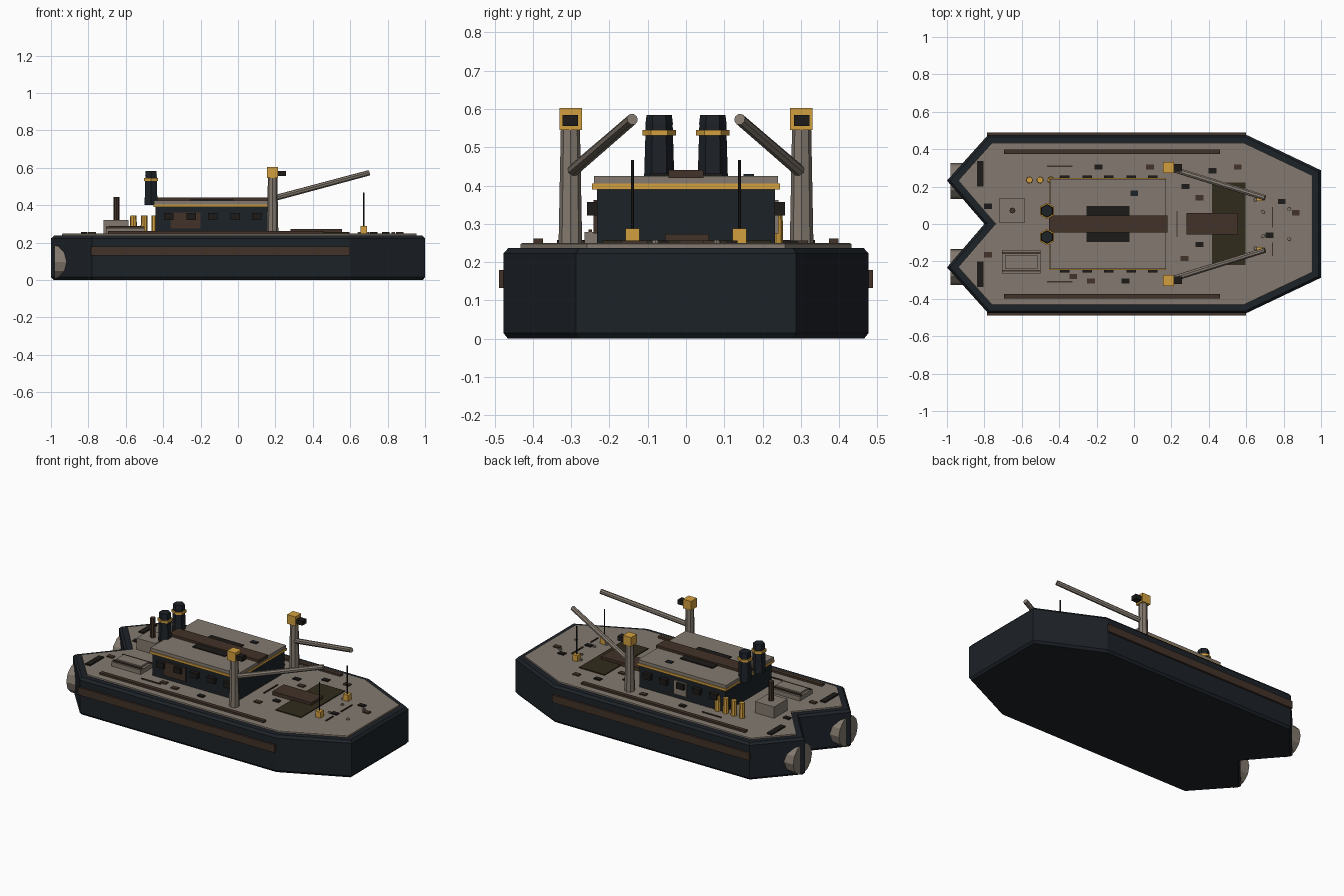
import bpy, bmesh, math
from mathutils import Vector

if "Cube" in bpy.data.objects:
    bpy.data.objects.remove(bpy.data.objects["Cube"])


def mat(name, r, g, b):
    m = bpy.data.materials.new(name)
    m.diffuse_color = (r, g, b, 1)
    m.use_nodes = True
    m.node_tree.nodes["Principled BSDF"].inputs["Base Color"].default_value = m.diffuse_color
    return m


NAVY = mat("navy", .012, .016, .021)
GREY = mat("warm_grey", .23, .195, .16)
GOLD = mat("gold", .65, .35, .05)
BROWN = mat("brown", .055, .032, .022)
BLACK = mat("black", .012, .011, .009)
OLIVE = mat("olive", .03, .024, .011)


def finish(name, bm, m):
    bmesh.ops.recalc_face_normals(bm, faces=bm.faces)
    me = bpy.data.meshes.new(name)
    bm.to_mesh(me)
    bm.free()
    me.materials.append(m)
    ob = bpy.data.objects.new(name, me)
    bpy.context.collection.objects.link(ob)
    return ob


def box(name, x, y, z, m, mirror=False):
    """Box from (min, max) ranges, optionally repeated on the other side."""
    bm = bmesh.new()
    bmesh.ops.create_cube(bm, size=1)
    for v in bm.verts:
        v.co = [r[0] if c < 0 else r[1] for c, r in zip(v.co, (x, y, z))]
    finish(name, bm, m)
    if mirror:
        box(name + "_far", x, (-y[1], -y[0]), z, m)


def rod(name, a, b, r1, r2, m, n=8, mirror=False):
    """Tapered prism between two points."""
    a, b = Vector(a), Vector(b)
    bm = bmesh.new()
    bmesh.ops.create_cone(bm, cap_ends=True, segments=n, radius1=r1, radius2=r2, depth=(b - a).length)
    q = Vector((0, 0, 1)).rotation_difference(b - a)
    for v in bm.verts:
        v.co = q @ v.co + (a + b) / 2
    finish(name, bm, m)
    if mirror:
        f = Vector((1, -1, 1))
        rod(name + "_far", a * f, b * f, r1, r2, m, n)


def inset(pts, d):
    """Offset a counter-clockwise outline inwards."""
    out = []
    for i, p in enumerate(pts):
        p = Vector(p)
        e1 = (p - Vector(pts[i - 1])).normalized()
        e2 = (Vector(pts[(i + 1) % len(pts)]) - p).normalized()
        n1, n2 = Vector((-e1.y, e1.x)), Vector((-e2.y, e2.x))
        out.append(p + (n1 + n2) * d / (1 + n1.dot(n2)))
    return out


def slab(name, pts, layers, m):
    """Stack of inset outlines: layers are (inset, z)."""
    bm = bmesh.new()
    rings = [[bm.verts.new((p.x, p.y, z)) for p in inset(pts, d)] for d, z in layers]
    n = len(pts)
    for a, b in zip(rings, rings[1:]):
        for i in range(n):
            bm.faces.new((a[i], a[(i + 1) % n], b[(i + 1) % n], b[i]))
    bm.faces.new(rings[0][::-1])
    bm.faces.new(rings[-1])
    finish(name, bm, m)


# hull with notched twin stern, and raised deck
half = [(1, .287), (.6, .477), (-.78, .477), (-1, .232)]
outline = [(x, -y) for x, y in half[::-1]] + half + [(-.8, 0)]
slab("hull", outline, [(.012, 0), (0, .015), (0, .222), (.013, .237)], NAVY)
slab("deck", outline, [(.045, .22), (.045, .247), (.05, .25)], GREY)
box("rubbing_strake", (-.785, .6), (.47, .489), (.132, .18), BROWN, True)
rod("water_jet", (-.982, .23, .097), (-.8, .23, .097), .095, .095, GREY, 12, True)
box("deck_rail", (-.695, .46), (.373, .398), (.245, .262), BROWN, True)
box("stern_strip", (-.84, -.805), (.2, .337), (.245, .258), BLACK, True)

# cabin
box("cabin", (-.44, .165), (-.233, .233), (.24, .392), NAVY)
box("cabin_gold_band", (-.452, .172), (-.245, .245), (.39, .405), GOLD)
box("cabin_roof", (-.45, .17), (-.24, .24), (.402, .425), GREY)
box("roof_spine", (-.455, .178), (-.046, .046), (.42, .44), BROWN)
box("roof_grille", (-.255, -.025), (.046, .095), (.42, .431), BLACK, True)
box("roof_vent", (-.02, .022), (.15, .178), (.42, .43), NAVY)
for x in (-.37, -.25, -.135, -.015, .1):
    box("window", (x - .026, x + .026), (.22, .258), (.322, .357), BLACK, True)
box("side_door", (-.36, -.2), (-.241, -.22), (.275, .362), BROWN)
box("side_panel", (-.17, -.08), (.22, .241), (.275, .362), GREY)

# funnels
rod("funnel", (-.465, .07, .4), (-.465, .07, .565), .04, .035, NAVY, 6, True)
rod("funnel_lip", (-.465, .07, .56), (-.465, .07, .584), .036, .033, NAVY, 6, True)
rod("funnel_ring", (-.465, .07, .53), (-.465, .07, .545), .044, .044, GOLD, 6, True)

# crane posts with lamps and booms
rod("crane_post", (.185, .302, .24), (.185, .302, .55), .031, .025, GREY, 8, True)
box("crane_head", (.155, .213), (.272, .331), (.545, .603), GOLD, True)
box("crane_lamp", (.205, .256), (.282, .322), (.555, .584), BLACK, True)
rod("crane_boom", (.185, .3, .435), (.7, .14, .573), .016, .015, GREY, 8, True)

# antennas
box("antenna_base", (.655, .69), (.122, .158), (.245, .288), GOLD, True)
rod("antenna", (.672, .14, .28), (.672, .14, .467), .004, .004, BLACK, 6, True)

# fore deck hatch
box("fore_panel", (.418, .597), (-.218, .222), (.245, .256), OLIVE)
box("fore_hatch", (.28, .555), (-.055, .06), (.245, .273), BROWN)

# aft deck equipment
box("engine_box", (-.718, -.585), (.005, .14), (.24, .322), GREY)
rod("exhaust", (-.65, .072, .3), (-.65, .072, .445), .016, .016, BROWN)
box("aft_hatch", (-.705, -.5), (-.265, -.138), (.24, .278), GREY)
box("aft_hatch_lid", (-.69, -.515), (-.24, -.165), (.27, .29), GREY)
for y in (-.25, -.155):
    box("aft_hatch_strap", (-.705, -.5), (y - .005, y + .005), (.27, .285), BROWN)
for i in range(4):
    x = -.559 + i * .057
    rod("gas_bottle", (x, .235, .24), (x, .235, .345), .019, .017, GOLD)

# scattered deck plates
dark = [(-.19, .305), (-.045, -.305), (.275, .2), (.35, -.11), (.42, .285),
        (.79, .12), (.725, -.06), (-.78, .095)]
brown = [(.085, .305), (-.23, -.305), (-.325, -.28), (.35, .14), (.27, -.185),
         (.555, .305), (.865, .06), (-.78, -.165)]
for pts, m in ((dark, BLACK), (brown, BROWN)):
    for x, y in pts:
        box("deck_plate", (x - .021, x + .021), (y - .014, y + .014), (.245, .257), m)
box("side_seam", (-.465, -.33), (.305, .312), (.245, .256), BROWN, True)
for x, y0, y1 in ((.23, -.07, .07), (.74, -.02, .09), (.74, -.17, -.1)):
    box("cross_seam", (x - .003, x + .003), (y0, y1), (.245, .257), BROWN)
for x, y in ((.69, .065), (.65, .13), (.83, .08)):
    rod("deck_stud", (x, y, .245), (x, y, .258), .011, .009, GREY, 8, True)
